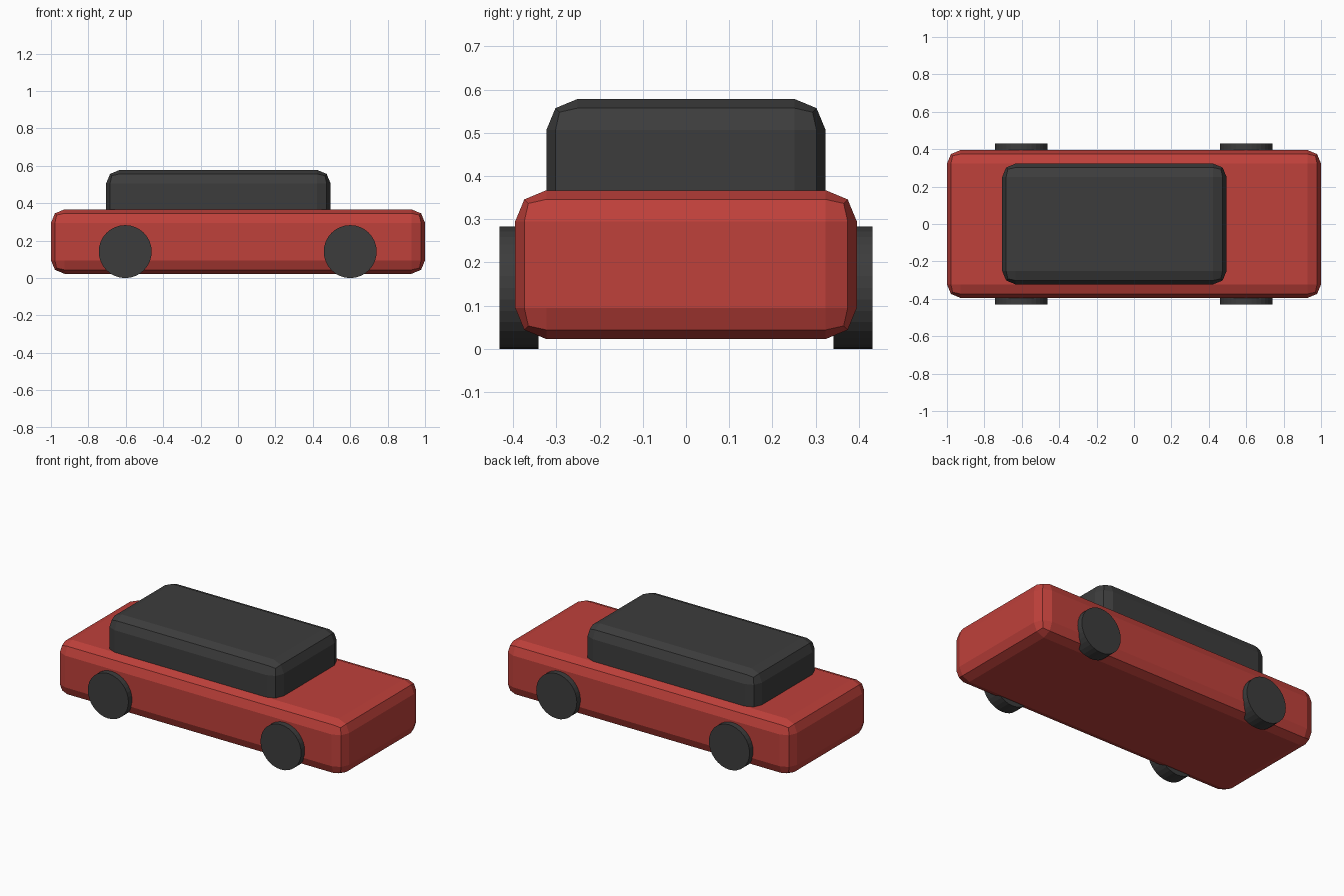
import bpy
import math

cube = bpy.data.objects.get("Cube")
if cube:
    bpy.data.objects.remove(cube, do_unlink=True)


def make_material(name, rgb):
    mat = bpy.data.materials.new(name)
    mat.use_nodes = True
    mat.diffuse_color = (*rgb, 1)
    mat.node_tree.nodes["Principled BSDF"].inputs["Base Color"].default_value = (*rgb, 1)
    return mat


red = make_material("red paint", (0.52, 0.052, 0.043))
charcoal = make_material("charcoal", (0.046, 0.046, 0.046))


def rounded_box(name, size, centre, mat, bevel=0.072):
    """Box with every edge softened by a two-step faceted bevel."""
    bpy.ops.mesh.primitive_cube_add(size=1, location=centre)
    obj = bpy.context.object
    obj.name = name
    obj.scale = size
    bpy.ops.object.transform_apply(location=False, rotation=False, scale=True)
    mod = obj.modifiers.new("soft edges", 'BEVEL')
    mod.width = bevel
    mod.segments = 2
    obj.data.materials.append(mat)
    return obj


# Lower body and cabin
rounded_box("body", (2, 0.79, 0.344), (0, 0, 0.195), red)
rounded_box("cabin", (1.2, 0.646, 0.29), (-0.105, 0, 0.433), charcoal)

# Four wheels, partly sunk into the body sides
RADIUS = 0.1415
for end, x in (("left", 0.6), ("right", -0.603)):
    for side, sign in (("front", -1), ("back", 1)):
        bpy.ops.mesh.primitive_cylinder_add(
            vertices=32, radius=RADIUS, depth=0.09,
            location=(x, sign * 0.386, RADIUS), rotation=(math.pi / 2, 0, 0))
        wheel = bpy.context.object
        wheel.name = f"{side}_{end}_wheel"
        wheel.data.materials.append(charcoal)
